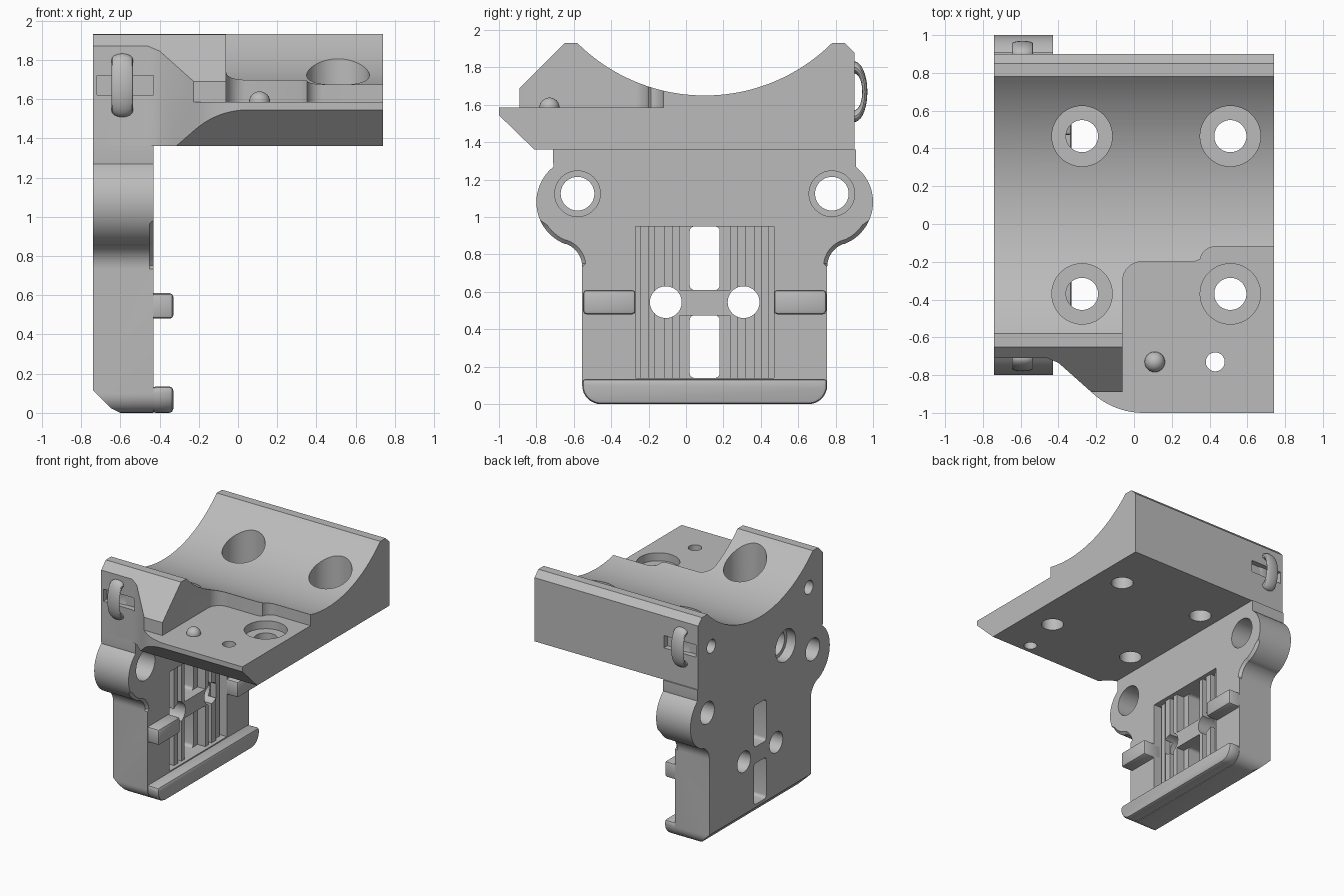
import bpy, bmesh, math
from mathutils import Matrix, Vector

cube = bpy.data.objects.get("Cube")
if cube:
    bpy.data.objects.remove(cube, do_unlink=True)

grey = bpy.data.materials.new("plain grey")
grey.use_nodes = True
grey.diffuse_color = (0.5, 0.5, 0.5, 1)
grey.node_tree.nodes["Principled BSDF"].inputs["Base Color"].default_value = (0.5, 0.5, 0.5, 1)

MID = 0.1   # symmetry plane of the clamp in y
IN, OUT = -0.43, -0.74   # inner and outer faces of the upright plate


def finish(name, bm):
    bmesh.ops.recalc_face_normals(bm, faces=bm.faces)
    mesh = bpy.data.meshes.new(name)
    bm.to_mesh(mesh)
    bm.free()
    mesh.materials.append(grey)
    obj = bpy.data.objects.new(name, mesh)
    bpy.context.collection.objects.link(obj)
    return obj


def prism(name, pts, axis, a, b):
    """Extrude a 2D outline along an axis from a to b."""
    place = {"x": lambda p, t: (t, p[0], p[1]),
             "y": lambda p, t: (p[0], t, p[1]),
             "z": lambda p, t: (p[0], p[1], t)}[axis]
    bm = bmesh.new()
    lo = [bm.verts.new(place(p, a)) for p in pts]
    hi = [bm.verts.new(place(p, b)) for p in pts]
    bm.faces.new(lo)
    bm.faces.new(hi)
    for i in range(len(pts)):
        j = (i + 1) % len(pts)
        bm.faces.new((lo[i], lo[j], hi[j], hi[i]))
    return finish(name, bm)


def arc(cx, cy, r, start, end, n=12):
    angles = [math.radians(start + (end - start) * i / n) for i in range(n + 1)]
    return [(cx + r * math.cos(t), cy + r * math.sin(t)) for t in angles]


def box(name, x, y, z):
    return prism(name, [(x[0], y[0]), (x[1], y[0]), (x[1], y[1]), (x[0], y[1])], "z", *z)


def rod(axis, u, v, r, a, b):
    return prism("cutter", arc(u, v, r, 0, 352.5, 47), axis, a, b)


def apply(obj, kind, **settings):
    mod = obj.modifiers.new("step", kind)
    for key, value in settings.items():
        setattr(mod, key, value)
    with bpy.context.temp_override(object=obj, active_object=obj, selected_objects=[obj]):
        bpy.ops.object.modifier_apply(modifier=mod.name)


def cut(cutter, *targets, how="DIFFERENCE"):
    for obj in targets:
        apply(obj, "BOOLEAN", object=cutter, operation=how, solver="EXACT")
    bpy.data.objects.remove(cutter, do_unlink=True)


def mirrored(half):
    """Half outline as offsets from the symmetry plane, returned as a full loop."""
    return [(MID + d, z) for d, z in half] + [(MID - d, z) for d, z in reversed(half)]


# Cradle: side profile with shelf, chamfers and trough
trough = arc(MID, 2.616, 0.966, -45.2, -134.8, 48)
profile = [(-1, 1.585), (-1, 1.545), (-0.81, 1.36), (0.9, 1.36), (0.9, 1.88),
           (0.85, 1.93)] + trough + [(-0.65, 1.93), (-0.89, 1.69), (-0.89, 1.585)]
cradle = prism("cradle", profile, "x", OUT, 0.74)

# Plan outline trims the front left corner
plan = [(-0.75, 1), (0.75, 1), (0.75, -1.1), (0.05, -1.1)]
plan += arc(0.05, -0.6, 0.4, 270, 228, 10) + [(-0.40, -0.735), (-0.46, -0.71), (-0.75, -0.71)]
cut(prism("cutter", plan, "z", 1.3, 2.1), cradle, how="INTERSECT")

# Shelf pocket with rounded step
pocket = [(-0.06, -1.1)] + arc(0.04, -0.3, 0.1, 180, 90, 8) + [(0.32, -0.2)]
pocket += arc(0.43, -0.2, 0.08, 170, 90, 6) + [(0.8, -0.12), (0.8, -1.1)]
cut(prism("cutter", pocket, "z", 1.585, 2.1), cradle)

# Counterbored mounting holes and the small shelf hole
for x in (-0.275, 0.51):
    for y in (-0.37, 0.465):
        cut(rod("z", x, y, 0.16, 1.52, 2.1), cradle)
        cut(rod("z", x, y, 0.085, 1.2, 2.1), cradle)
cut(rod("z", 0.43, -0.73, 0.05, 1.2, 2.1), cradle)

# Locating bump on the shelf
bm = bmesh.new()
bmesh.ops.create_uvsphere(bm, u_segments=24, v_segments=12, radius=0.054,
                          matrix=Matrix.Translation((0.11, -0.73, 1.585)))
bump = finish("shelf_bump", bm)

# Upright plate: rounded foot, fillets and round ears
foot = arc(0.555, 0.1, 0.1, -90, 0, 8)
half = foot + arc(0.785, 0.734, 0.13, 180, 110, 10) + arc(0.66, 1.08, 0.24, -69, 52, 24)
half += [(0.81, 1.29), (0.81, 1.36)]
plate = prism("upright_plate", mirrored(half), "x", OUT, IN)
bm = bmesh.new()
bm.from_mesh(plate.data)
rim = [e for e in bm.edges if all(v.co.x > IN - 0.01 and 0.12 < v.co.z < 0.97 for v in e.verts)]
bmesh.ops.bevel(bm, geom=rim, offset=0.02, segments=1, affect="EDGES")
bm.to_mesh(plate.data)
bm.free()
cut(prism("cutter", [(-0.8, -0.05), (-0.8, 0.175), (-0.74, 0.115), (-0.65, 0.025),
                     (-0.6, 0.0), (-0.6, -0.05)], "y", -1, 1.2), plate)

# Recess with vertical ribs and a bridge
cut(box("cutter", (-0.53, -0.3), (-0.27, 0.47), (0.14, 0.95)), plate)
ribs = []
for side in (-1, 1):
    for name, d0, d1, top in (("outer_rib", 0.30, 0.345, -0.48), ("middle_rib", 0.215, 0.27, -0.46),
                              ("inner_rib", 0.135, 0.175, -0.46)):
        ys = sorted((MID + side * d0, MID + side * d1))
        ribs.append(box(name, (-0.54, top), ys, (0.14, 0.95)))
bridge = box("bridge", (-0.54, -0.46), (-0.04, 0.24), (0.475, 0.61))

# Through slots and bolt holes
for z in ((0.14, 0.475), (0.61, 0.95)):
    slot = box("cutter", (-0.9, -0.2), (0.02, 0.18), z)
    apply(slot, "BEVEL", width=0.025, segments=4)
    cut(slot, plate)
for side in (-1, 1):
    cut(rod("x", MID + side * 0.208, 0.545, 0.085, -0.9, -0.3), plate, bridge, *ribs)
    ear = MID + side * 0.68
    cut(rod("x", ear, 1.125, 0.09, -0.9, -0.3), plate)
    cut(rod("x", ear, 1.125, 0.122, -0.6, -0.3), plate)
    cut(rod("x", MID + side * 0.63, 1.65, 0.055, -0.9, -0.5), cradle)

# Blind round socket on the outer face
cut(rod("x", -0.23, 1.29, 0.13, -0.9, -0.66), plate, cradle)
cut(rod("x", -0.23, 1.29, 0.1, -0.9, -0.56), plate, cradle)

# Foot lip and the two catch tabs
lip = prism("foot_lip", mirrored(foot + [(0.655, 0.135)]), "x", IN - 0.01, -0.33)
apply(lip, "BEVEL", width=0.02, segments=2, limit_method="ANGLE", angle_limit=0.7)
tabs = []
for name, ys in (("front_tab", (-0.55, -0.27)), ("back_tab", (0.47, 0.75))):
    tab = box(name, (-0.5, -0.33), ys, (0.48, 0.61))
    apply(tab, "BEVEL", width=0.018, segments=2)
    tabs.append(tab)

# Strap loops over channels in the side walls
loops = []
for name, wall, side in (("front_strap_loop", -0.71, -1), ("back_strap_loop", 0.9, 1)):
    ys = sorted((wall - side * 0.045, wall + side * 0.05))
    cut(box("cutter", (-0.72, IN), ys, (1.62, 1.72)), cradle)
    bm = bmesh.new()
    ring = [bm.verts.new((0.055 * math.cos(t), 0, 0.13 + 0.032 * math.sin(t)))
            for t in [math.tau * i / 16 for i in range(16)]]
    edges = [bm.edges.new((ring[i], ring[(i + 1) % 16])) for i in range(16)]
    bmesh.ops.spin(bm, geom=ring + edges, cent=(0, 0, 0), axis=(1, 0, 0),
                   angle=math.tau, steps=40, use_merge=True)
    bmesh.ops.remove_doubles(bm, verts=bm.verts, dist=0.0005)
    bmesh.ops.scale(bm, vec=Vector((1, 0.43, 1)), verts=bm.verts)
    bmesh.ops.translate(bm, vec=Vector((-0.59, wall, 1.67)), verts=bm.verts)
    loops.append(finish(name, bm))

# Smooth the round surfaces, keep the machined edges sharp
bpy.ops.object.select_all(action="DESELECT")
for obj in [cradle, plate, bump, bridge, lip] + ribs + tabs + loops:
    obj.select_set(True)
    bpy.context.view_layer.objects.active = obj
bpy.ops.object.shade_smooth_by_angle(angle=math.radians(30))
